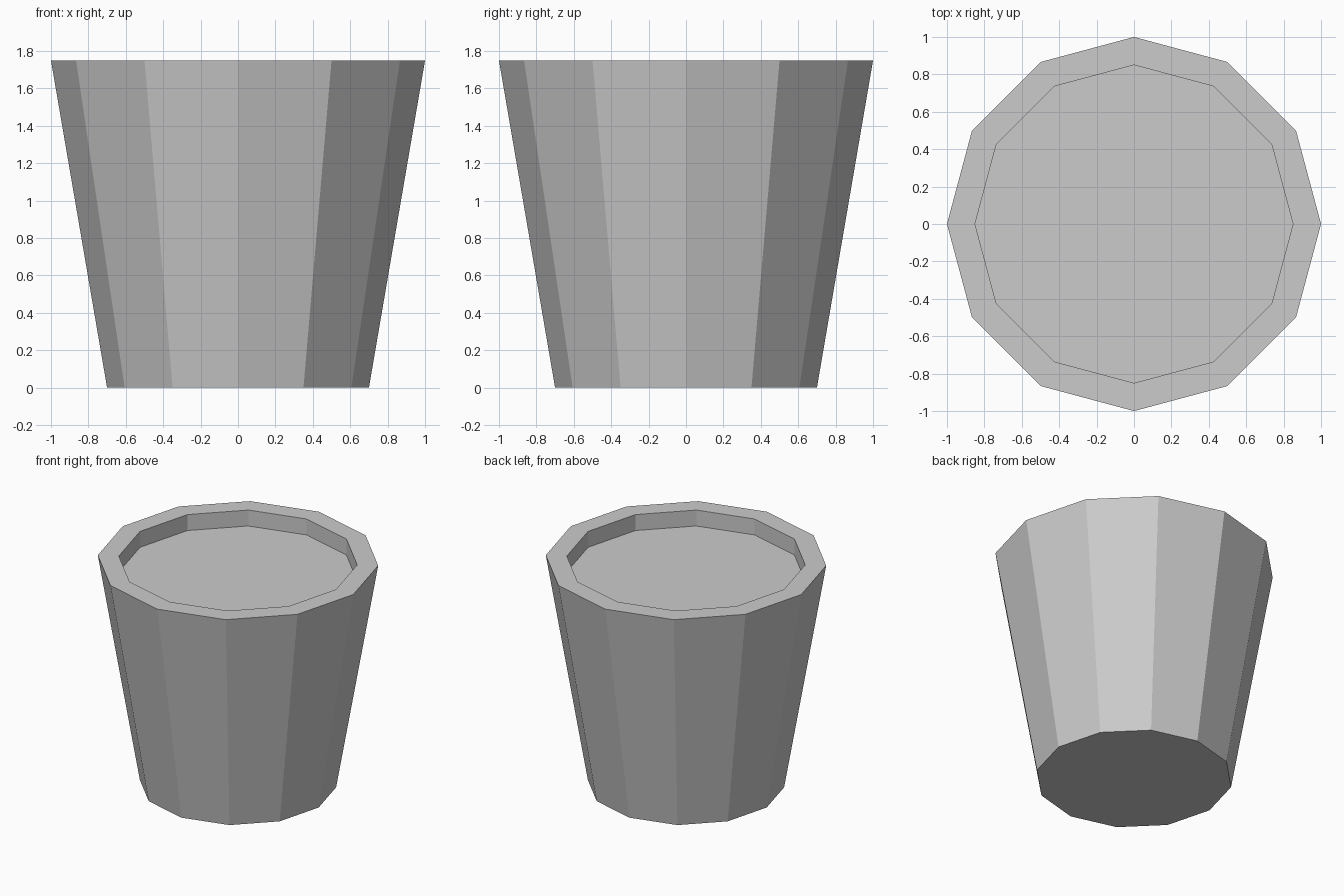
import bpy, bmesh, math

if "Cube" in bpy.data.objects:
    bpy.data.objects.remove(bpy.data.objects["Cube"])

SIDES = 12


def lathe(name, profile, cap_first=False, cap_last=False):
    """Spin (radius, z) points into a flat-faced 12-sided shell."""
    bm = bmesh.new()
    rings = [[bm.verts.new((r * math.cos(i * math.tau / SIDES),
                            r * math.sin(i * math.tau / SIDES), z))
              for i in range(SIDES)] for r, z in profile]
    for a, b in zip(rings, rings[1:]):
        for i in range(SIDES):
            j = (i + 1) % SIDES
            bm.faces.new((a[i], a[j], b[j], b[i]))
    if cap_first:
        bm.faces.new(rings[0][::-1])
    if cap_last:
        bm.faces.new(rings[-1])
    mesh = bpy.data.meshes.new(name)
    bm.to_mesh(mesh)
    bm.free()
    obj = bpy.data.objects.new(name, mesh)
    bpy.context.collection.objects.link(obj)
    return obj


RIM_Z, FILL_Z = 1.75, 1.625

# Tapered pot: closed base, outer wall, flat rim, short inner wall
lathe("pot", [(0.70, 0), (1.0, RIM_Z), (0.85, RIM_Z), (0.85, FILL_Z)], cap_first=True)

# Flat fill surface just below the rim
lathe("soil", [(0.85, FILL_Z)], cap_last=True)
